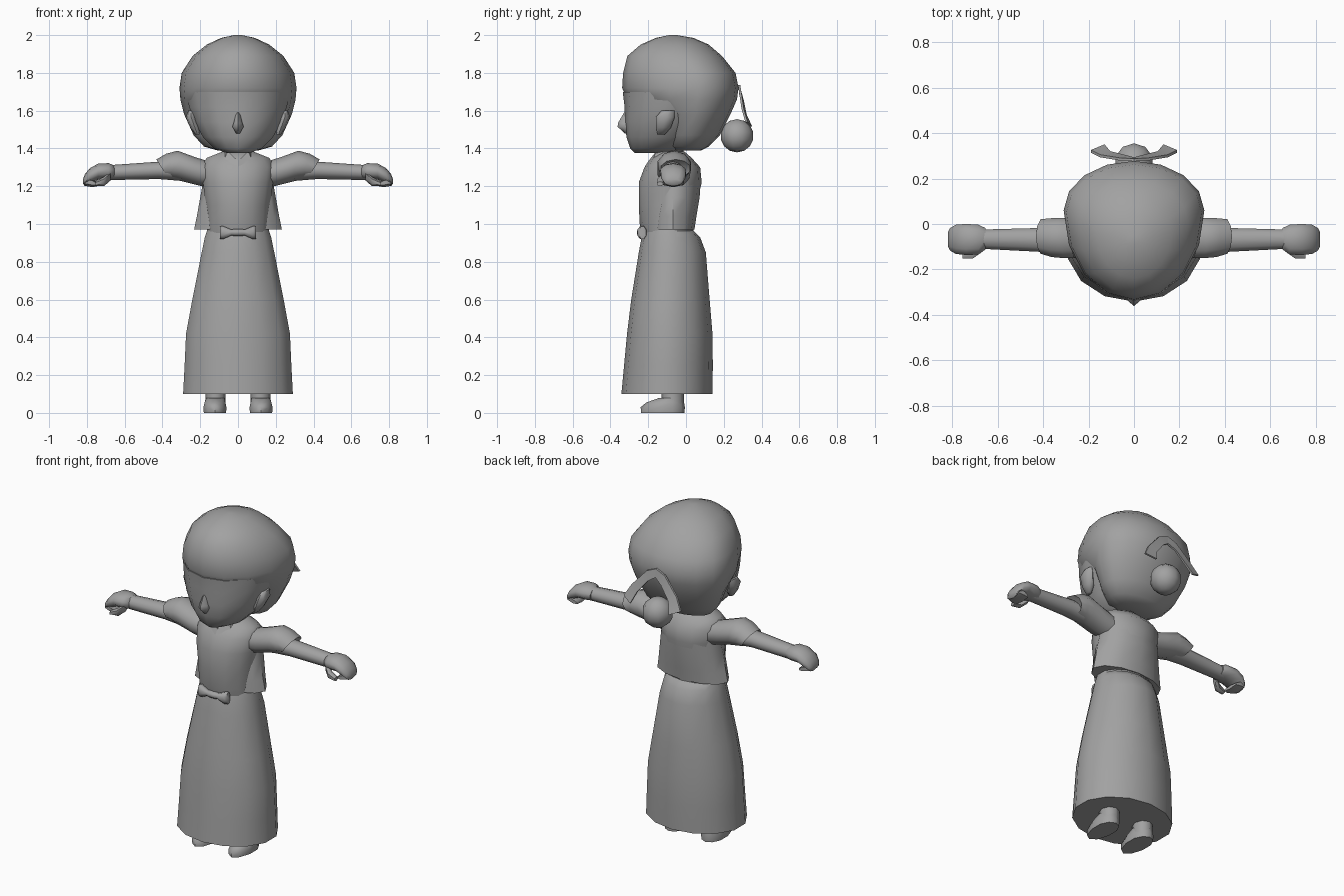
import bpy, bmesh, math
from mathutils import Vector

grey = bpy.data.materials.new("plain grey")
grey.diffuse_color = (0.36, 0.36, 0.36, 1)


def finish(name, bm, mirror=False, angle=60):
    bmesh.ops.recalc_face_normals(bm, faces=bm.faces[:])
    me = bpy.data.meshes.new(name)
    bm.to_mesh(me)
    bm.free()
    me.materials.append(grey)
    ob = bpy.data.objects.new(name, me)
    bpy.context.collection.objects.link(ob)
    bpy.ops.object.select_all(action='DESELECT')
    ob.select_set(True)
    bpy.context.view_layer.objects.active = ob
    bpy.ops.object.shade_smooth_by_angle(angle=math.radians(angle))
    if mirror:
        ob.modifiers.new("mirror", 'MIRROR')
    return ob


def egg(n, z, rx, yf, ym, yb, cx=0):
    """Horizontal ring, with its own depth in front of and behind its widest line."""
    pts = []
    for i in range(n):
        a = 2 * math.pi * i / n - math.pi / 2
        s = math.sin(a)
        pts.append((cx + rx * math.cos(a), ym + s * ((yb - ym) if s > 0 else (ym - yf)), z))
    return pts


def limb(n, x, y0, y1, z0, z1, slant=0):
    """Upright ring around the x axis; slant moves the lower half inwards."""
    pts = []
    for i in range(n):
        a = 2 * math.pi * (i + 0.5) / n
        pts.append((x + slant * (math.sin(a) - 1) / 2, (y0 + y1) / 2 + (y1 - y0) / 2 * math.cos(a),
                    (z0 + z1) / 2 + (z1 - z0) / 2 * math.sin(a)))
    return pts


def loft(name, rings, mirror=False, angle=60):
    bm = bmesh.new()
    rows = [[bm.verts.new(p) for p in r] for r in rings]
    n = len(rows[0])
    for a, b in zip(rows, rows[1:]):
        for i in range(n):
            j = (i + 1) % n
            bm.faces.new((a[i], a[j], b[j], b[i]))
    bm.faces.new(rows[0])
    bm.faces.new(rows[-1])
    return finish(name, bm, mirror, angle)


def strip(name, pairs, thick, mirror=False):
    """Thin band through pairs of edge points, thickened along y."""
    bm = bmesh.new()
    off = Vector((0, thick / 2, 0))
    rows = []
    for a, b in pairs:
        a, b = Vector(a), Vector(b)
        rows.append([bm.verts.new(p) for p in (a - off, b - off, b + off, a + off)])
    for r, s in zip(rows, rows[1:]):
        for i in range(4):
            j = (i + 1) % 4
            bm.faces.new((r[i], r[j], s[j], s[i]))
    bm.faces.new(rows[0])
    bm.faces.new(rows[-1])
    return finish(name, bm, mirror, 40)


def egg_loft(name, n, rows, mirror=False, angle=60):
    return loft(name, [egg(n, *r) for r in rows], mirror, angle)


def limb_loft(name, n, rows, angle=60):
    return loft(name, [limb(n, *r) for r in rows], True, angle)


# hair cap, sweeping back below the temples
egg_loft("hair", 16, [
    (1.39, 0.11, -0.07, 0.02, 0.08), (1.41, 0.18, -0.10, 0.02, 0.12),
    (1.47, 0.235, -0.11, 0.03, 0.18), (1.58, 0.285, -0.14, 0.05, 0.235),
    (1.66, 0.305, -0.31, 0.06, 0.27), (1.72, 0.31, -0.338, 0.06, 0.278),
    (1.80, 0.298, -0.333, 0.05, 0.262), (1.89, 0.24, -0.31, 0.0, 0.19),
    (1.95, 0.165, -0.24, -0.04, 0.12), (1.985, 0.09, -0.16, -0.05, 0.04),
    (2.0, 0.02, -0.09, -0.07, -0.05)])

# face and jaw
egg_loft("face", 14, [
    (1.375, 0.06, -0.27, -0.18, -0.08), (1.40, 0.13, -0.295, -0.14, 0.0),
    (1.46, 0.19, -0.315, -0.11, 0.05), (1.54, 0.235, -0.325, -0.08, 0.10),
    (1.62, 0.265, -0.325, -0.05, 0.15), (1.70, 0.285, -0.335, 0.0, 0.15)])

# nose
egg_loft("nose", 6, [
    (1.48, 0.012, -0.325, -0.31, -0.28), (1.515, 0.034, -0.362, -0.31, -0.27),
    (1.535, 0.027, -0.36, -0.31, -0.27), (1.59, 0.010, -0.328, -0.31, -0.29)])

# ears
egg_loft("ear", 8, [
    (1.475, 0.012, -0.15, -0.13, -0.11, 0.215), (1.51, 0.025, -0.16, -0.12, -0.08, 0.228),
    (1.565, 0.028, -0.16, -0.10, -0.06, 0.248), (1.60, 0.014, -0.13, -0.09, -0.06, 0.25)], True)

# bun
bm = bmesh.new()
bmesh.ops.create_uvsphere(bm, u_segments=10, v_segments=7, radius=0.088)
bmesh.ops.translate(bm, verts=bm.verts[:], vec=(0, 0.27, 1.467))
finish("hair_bun", bm)

# ribbon tails hanging over the bun
strip("hair_ribbon", [((0, 0.282, 1.735), (0, 0.288, 1.685)),
                      ((0.06, 0.285, 1.71), (0.045, 0.30, 1.655)),
                      ((0.15, 0.30, 1.61), (0.105, 0.315, 1.58)),
                      ((0.19, 0.32, 1.54), (0.13, 0.345, 1.515))], 0.012, True)

# neck
egg_loft("neck", 10, [(1.30, 0.075, -0.16, -0.08, 0.0), (1.36, 0.06, -0.145, -0.08, -0.01),
                      (1.45, 0.06, -0.14, -0.08, -0.02)])

# collar
strip("collar", [((0.0, -0.19, 1.335), (0.0, -0.21, 1.305)),
                 ((0.055, -0.15, 1.385), (0.075, -0.17, 1.335)),
                 ((0.085, -0.07, 1.385), (0.10, -0.07, 1.345))], 0.015, True)

# bodice
egg_loft("bodice", 14, [
    (0.93, 0.165, -0.225, -0.09, 0.04), (1.0, 0.17, -0.245, -0.08, 0.04),
    (1.10, 0.175, -0.25, -0.08, 0.055), (1.22, 0.19, -0.25, -0.08, 0.083),
    (1.30, 0.20, -0.22, -0.07, 0.075), (1.35, 0.17, -0.18, -0.07, 0.03),
    (1.385, 0.08, -0.14, -0.07, -0.01)])

# jacket tail flaring around the back and sides
egg_loft("jacket", 12, [
    (0.972, 0.232, -0.18, -0.07, 0.045), (1.04, 0.218, -0.18, -0.07, 0.055),
    (1.14, 0.20, -0.17, -0.07, 0.072), (1.25, 0.18, -0.15, -0.06, 0.08)], angle=50)

# long skirt with a straight hem
egg_loft("skirt", 14, [
    (0.10, 0.298, -0.342, -0.10, 0.14), (0.25, 0.29, -0.328, -0.10, 0.142),
    (0.42, 0.282, -0.312, -0.10, 0.14), (0.60, 0.248, -0.29, -0.10, 0.125),
    (0.85, 0.197, -0.25, -0.09, 0.105), (0.93, 0.18, -0.235, -0.09, 0.075),
    (0.975, 0.165, -0.222, -0.09, 0.03)])

# waist bow
limb_loft("bow", 8, [(0.0, -0.262, -0.215, 0.935, 0.975), (0.02, -0.262, -0.215, 0.935, 0.975),
                     (0.035, -0.258, -0.22, 0.938, 0.972), (0.08, -0.26, -0.205, 0.917, 0.992),
                     (0.096, -0.25, -0.21, 0.918, 0.99)])

# puffed sleeves with a slanted cuff
limb_loft("sleeve", 10, [
    (0.15, -0.14, 0.02, 1.19, 1.33), (0.23, -0.155, 0.025, 1.205, 1.355, 0.02),
    (0.32, -0.155, 0.03, 1.225, 1.388, 0.03), (0.38, -0.15, 0.03, 1.235, 1.372, 0.05),
    (0.432, -0.135, 0.025, 1.245, 1.342, 0.06), (0.40, -0.115, -0.015, 1.25, 1.325, 0.05)])

# arms
limb_loft("arm", 10, [(0.20, -0.13, 0.0, 1.22, 1.33), (0.42, -0.125, -0.015, 1.238, 1.33),
                      (0.66, -0.112, -0.022, 1.233, 1.313), (0.70, -0.11, -0.02, 1.235, 1.312)])

# hands with curled fingers
limb_loft("hand", 10, [
    (0.655, -0.115, -0.015, 1.238, 1.31), (0.685, -0.138, 0.0, 1.235, 1.322),
    (0.74, -0.14, 0.004, 1.235, 1.32), (0.785, -0.135, 0.0, 1.215, 1.295),
    (0.81, -0.12, -0.015, 1.20, 1.265), (0.82, -0.10, -0.035, 1.212, 1.24)])
limb_loft("fingers", 6, [(0.745, -0.12, -0.01, 1.20, 1.22), (0.77, -0.13, -0.005, 1.195, 1.24),
                         (0.812, -0.12, -0.015, 1.202, 1.25)])
limb_loft("thumb", 6, [(0.675, -0.13, -0.09, 1.23, 1.28), (0.71, -0.155, -0.11, 1.20, 1.25),
                       (0.755, -0.155, -0.12, 1.20, 1.225)])

# legs and shoes
egg_loft("leg", 8, [(0.03, 0.055, -0.13, -0.07, -0.01, 0.12),
                    (0.15, 0.052, -0.13, -0.07, -0.012, 0.118)], True)
egg_loft("shoe", 10, [(0.0, 0.062, -0.238, -0.10, -0.008, 0.122),
                      (0.03, 0.064, -0.24, -0.10, -0.006, 0.122),
                      (0.055, 0.058, -0.21, -0.10, -0.01, 0.122),
                      (0.08, 0.05, -0.14, -0.08, -0.015, 0.12)], True)
